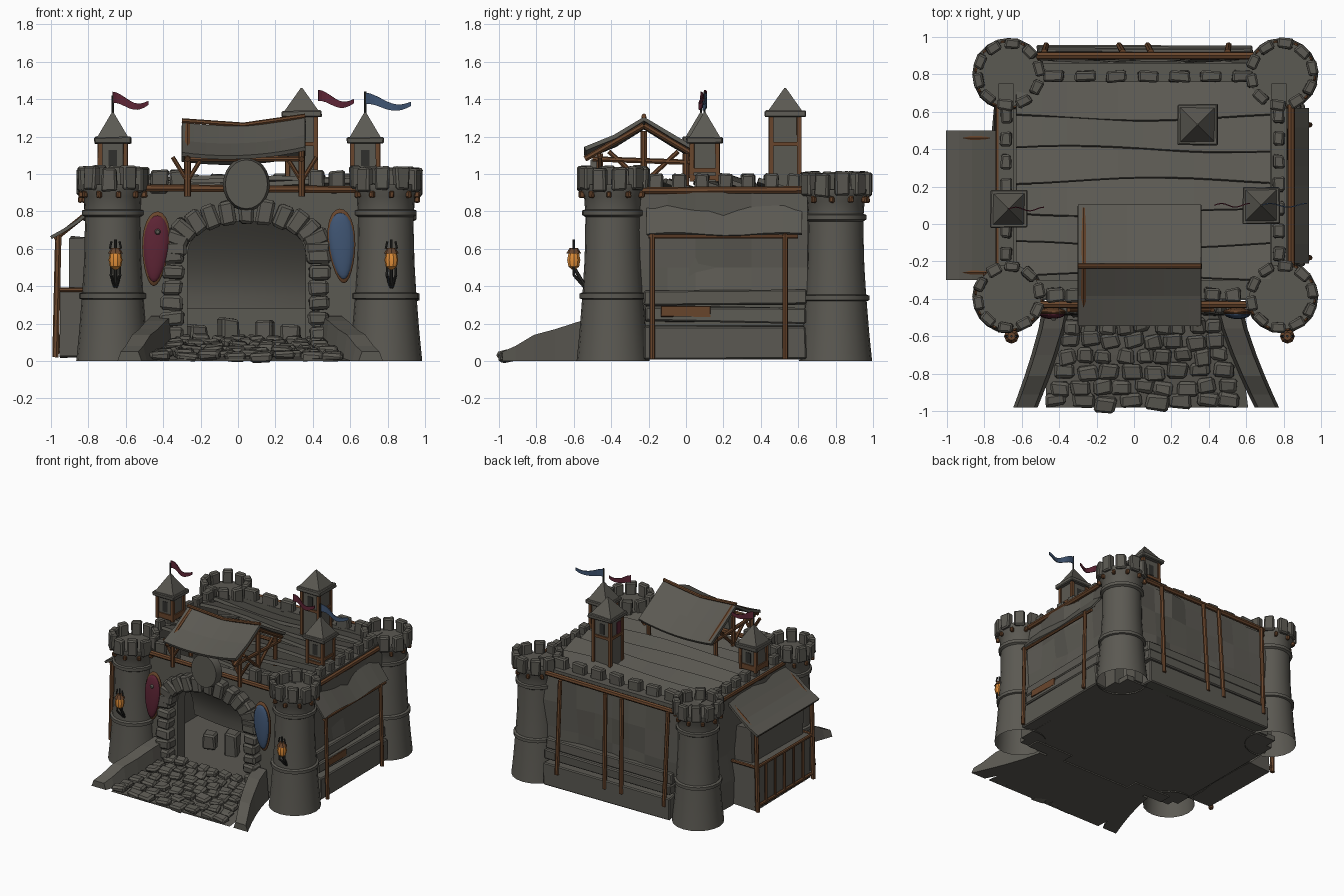
import bpy, bmesh, math, random
from math import sin, cos, pi
from mathutils import Vector, Matrix, Euler

random.seed(4)
cube = bpy.data.objects.get("Cube")
if cube:
    bpy.data.objects.remove(cube)


def material(name, rgb):
    m = bpy.data.materials.new(name)
    m.use_nodes = True
    m.diffuse_color = (*rgb, 1)
    m.node_tree.nodes["Principled BSDF"].inputs["Base Color"].default_value = (*rgb, 1)
    return m


STONE = material("grey stone", (.105, .1, .085))
WOOD = material("brown wood", (.14, .06, .025))
RED = material("crimson cloth", (.11, .018, .035))
BLUE = material("blue cloth", (.05, .09, .17))
GLOW = material("lantern orange", (.75, .27, .04))
IRON = material("dark iron", (.03, .03, .027))


def rnd(a):
    return random.uniform(-a, a)


def lerp(a, b, t):
    return a + (b - a) * t


class Part:
    """One named object gathered from simple shapes."""

    def __init__(self, name, mat, thick=0, smooth=False):
        self.name, self.mat, self.thick, self.smooth = name, mat, thick, smooth
        self.bm = bmesh.new()

    def __enter__(self):
        return self

    def __exit__(self, *err):
        bmesh.ops.recalc_face_normals(self.bm, faces=self.bm.faces)
        mesh = bpy.data.meshes.new(self.name)
        self.bm.to_mesh(mesh)
        mesh.materials.append(self.mat)
        ob = bpy.data.objects.new(self.name, mesh)
        bpy.context.collection.objects.link(ob)
        if self.thick:
            mod = ob.modifiers.new("thickness", 'SOLIDIFY')
            mod.thickness, mod.offset = self.thick, 0
        if self.smooth:
            bpy.ops.object.select_all(action='DESELECT')
            ob.select_set(True)
            bpy.context.view_layer.objects.active = ob
            bpy.ops.object.shade_smooth_by_angle(angle=math.radians(35))

    def box(self, loc, size, rot=(0, 0, 0), jit=0, bev=0):
        m = Matrix.LocRotScale(Vector(loc), Euler(rot), Vector(size))
        vs = bmesh.ops.create_cube(self.bm, size=1, matrix=m)["verts"]
        for v in vs:
            v.co += Vector((rnd(jit), rnd(jit), rnd(jit)))
        if bev:
            edges = list({e for v in vs for e in v.link_edges})
            bmesh.ops.bevel(self.bm, geom=edges, offset=bev, segments=1, affect='EDGES')

    def tube(self, a, b, r=.014, r2=None, seg=7):
        a, b = Vector(a), Vector(b)
        d = b - a
        m = Matrix.Translation((a + b) / 2) @ d.to_track_quat('Z', 'Y').to_matrix().to_4x4()
        bmesh.ops.create_cone(self.bm, cap_ends=True, segments=seg, radius1=r,
                              radius2=r if r2 is None else r2, depth=d.length, matrix=m)

    def grid(self, f, nu, nv):
        vs = [[self.bm.verts.new(f(i / nu, j / nv)) for j in range(nv + 1)] for i in range(nu + 1)]
        for i in range(nu):
            for j in range(nv):
                self.bm.faces.new((vs[i][j], vs[i + 1][j], vs[i + 1][j + 1], vs[i][j + 1]))

    def lathe(self, prof, loc, seg=20):
        rings = [[self.bm.verts.new((loc[0] + r * cos(2 * pi * k / seg), loc[1] + r * sin(2 * pi * k / seg),
                                     loc[2] + z)) for k in range(seg)] for r, z in prof]
        for p, q in zip(rings, rings[1:]):
            for k in range(seg):
                n = (k + 1) % seg
                self.bm.faces.new((p[k], p[n], q[n], q[k]))
        self.bm.faces.new(rings[-1])

    def sweep(self, path):
        # path items: x, y, width, top height, resting on the ground
        rings = [[self.bm.verts.new(p) for p in ((x - w / 2, y, 0), (x - w * .36, y, h), (x + w * .36, y, h),
                                                 (x + w / 2, y, 0))] for x, y, w, h in path]
        for p, q in zip(rings, rings[1:]):
            for k in range(4):
                n = (k + 1) % 4
                self.bm.faces.new((p[k], p[n], q[n], q[k]))
        self.bm.faces.new(rings[0])
        self.bm.faces.new(rings[-1])


# Corner towers with battlements and wooden studs
PROFILE = [(.195, 0), (.18, .15), (.166, .33), (.18, .335), (.18, .36), (.163, .367), (.152, .55), (.148, .77),
           (.165, .78), (.165, .805), (.15, .81), (.155, .88), (.175, .92), (.175, .945)]
for tx, ty, k, label in ((-.67, -.39, 1, "front_right"), (.79, -.39, 1, "front_left"),
                         (-.67, .8, .97, "back_right"), (.79, .8, .97, "back_left")):
    with Part(label + "_tower", STONE, smooth=True) as p:
        p.lathe([(r, z * k) for r, z in PROFILE], (tx, ty, 0))
    with Part(label + "_battlement", STONE) as p, Part(label + "_studs", WOOD) as s:
        for i in range(10):
            a = 2 * pi * i / 10 + .2
            p.box((tx + .165 * cos(a), ty + .165 * sin(a), k * .975 + rnd(.008)), (.055, .08, .125),
                  (0, 0, a), .005, .01)
            b = a + .3
            s.box((tx + .17 * cos(b), ty + .17 * sin(b), k * .89), (.03, .025, .035), (0, 0, b), .002, .006)

# Floor and walls
with Part("floor", STONE) as p:
    p.box((.05, .22, .03), (1.45, 1.25, .04))
with Part("side_and_back_walls", STONE) as p:
    p.box((-.685, .2, .47), (.08, 1.1, .92))
    p.box((.775, .2, .47), (.08, 1.1, .92))
    p.box((.06, .81, .47), (1.3, .1, .9))
with Part("front_wall", STONE) as p:
    arch = [(.045 + .315 * cos(pi * i / 12), .58 + .17 * sin(pi * i / 12)) for i in range(13)]
    outline = [(-.6, 0), (-.6, .91), (.7, .91), (.7, 0), (.36, 0)] + arch + [(-.27, 0)]
    face = p.bm.faces.new([p.bm.verts.new((x, -.4, z)) for x, z in outline])
    new = bmesh.ops.extrude_face_region(p.bm, geom=[face])["geom"]
    bmesh.ops.translate(p.bm, verts=[v for v in new if isinstance(v, bmesh.types.BMVert)], vec=(0, .1, 0))
with Part("rough_wall_faces", STONE) as p:
    p.grid(lambda u, v: (.835 + rnd(.025), lerp(-.25, .65, u), lerp(.3, .9, v)), 6, 3)
    p.grid(lambda u, v: (-.74 + rnd(.02), lerp(-.25, .65, u), lerp(.02, .9, v)), 6, 4)
    p.grid(lambda u, v: (lerp(-.55, .68, u), .875 + rnd(.02), lerp(.25, .88, v)), 8, 3)
with Part("wall_base_courses", STONE) as p:
    for z, h, d in ((.1, .18, .11), (.25, .08, .09), (.335, .08, .07)):
        p.box((.8 + d / 2, .21, z), (d, .86, h), (rnd(.015), 0, 0), .008, .008)
        p.box((.06, .85 + d / 2, z), (1.15, d, h), (0, rnd(.01), 0), .008, .008)
with Part("wall_battlements", STONE) as p:
    for i in range(7):
        p.box((lerp(-.43, .58, i / 6), .79, .95), (.11, .06, .1), (0, 0, rnd(.08)), .006, .01)
    for x in (-.685, .775):
        for i in range(7):
            p.box((x, lerp(-.16, .58, i / 6), .95), (.06, .075, .1), (0, 0, rnd(.08)), .006, .01)
    for x in (-.42, -.32, .42, .53):
        p.box((x, -.38, .96), (.09, .07, .12), (0, 0, rnd(.1)), .008, .01)

# Wavy roof boards over the hall
with Part("roof_boards", STONE, thick=.025) as p:
    for i in range(6):
        y0, w, ph = -.28 + i * .17, .21, i * 1.7
        p.grid(lambda u, v: (lerp(-.63, .73, u), y0 + w * v + .018 * sin(5 * u + ph),
                             .86 + .07 * (1 - v) + .04 * sin(i * .6) + .012 * sin(7 * u + ph)), 10, 1)

# Gate arch, hall lining and round plaque
with Part("gate_stones", STONE) as p:
    for x in (-.345, .435):
        for i in range(7):
            p.box((x + rnd(.01), -.42, .06 + i * .083), (.12 + rnd(.02), .13, .076), (0, rnd(.06), 0), .007, .015)
    for i in range(13):
        a = pi * i / 12
        p.box((.045 + .385 * cos(a), -.42, .6 + .2 * sin(a)), (.13, .12, .085),
              (0, -math.atan2(sin(a) * .45, cos(a) * .3), 0), .007, .015)
    for x in (-.22, -.05, .14, .28):
        p.box((x, .0 + rnd(.1), .13), (.1, .1, .17 + rnd(.04)), (0, 0, rnd(.4)), .01, .012)
with Part("hall_lining", STONE, smooth=True) as p:
    p.grid(lambda u, v: (lerp(-.4, .5, u), -.3 + .3 * sin(v * pi / 2) - .06 * sin(pi * u), lerp(.82, .28, v)), 8, 8)
with Part("gate_plaque", STONE, smooth=True) as p:
    m = Matrix.LocRotScale(Vector((.045, -.48, .945)), Euler((pi / 2, 0, 0)), Vector((.125, .145, 1)))
    bmesh.ops.create_cone(p.bm, cap_ends=True, segments=24, radius1=1, radius2=.9, depth=.06, matrix=m)

# Ramp, kerbs and cobbles
with Part("ramp", STONE) as p:
    p.sweep([(.04, -.4, .95, .1), (.05, -.7, 1.05, .06), (.07, -.98, 1.08, .01)])
with Part("ramp_kerbs", STONE) as p:
    for s, x0, x1 in ((-1, -.41, -.58), (1, .5, .71)):
        p.sweep([(lerp(x0, x1, t ** 1.3), lerp(-.42, -.98, t), .15 - .02 * t, h)
                 for t, h in ((0, .24), (.25, .215), (.5, .17), (.7, .14), (.88, .08), (1, .05))])
with Part("cobbles", STONE) as p:
    for r in range(7):
        t = r / 6
        y, z, half = lerp(-.46, -.95, t), lerp(.11, .025, t), lerp(.4, .53, t)
        n = 8 + r % 2
        for i in range(n):
            x = .05 + half * (2 * (i + .5) / n - 1)
            p.box((x + rnd(.012), y + rnd(.014), z + rnd(.006)), (1.75 * half / n, .08, .045),
                  (.15, 0, rnd(.2)), .01, .014)

# Gatehouse canopy roof
with Part("gatehouse_roof", STONE, thick=.022) as p:
    ridge = [(-.54, 1.09), (-.38, 1.155), (-.225, 1.25), (-.06, 1.15), (.1, 1.06)]
    p.grid(lambda u, v: (lerp(-.3, .36, u), ridge[round(v * 4)][0],
                         ridge[round(v * 4)][1] + .03 * (2 * u - 1) ** 2 + .015 * (2 * u - 1)), 10, 4)
with Part("gatehouse_frame", WOOD) as p:
    p.tube((-.3, -.225, 1.285), (.03, -.225, 1.262), .013)
    p.tube((.03, -.225, 1.262), (.36, -.225, 1.31), .013)
    for x in (-.27, .34):
        for y in (-.46, -.225, 0):
            p.tube((x, y, .88), (x, y, 1.23 if y == -.225 else 1.11), .018)
        for y in (-.54, .08):
            p.tube((x, y, 1.08), (x, -.225, 1.26), .016)
            p.tube((x, lerp(y, -.225, .4), 1.12), (x, -.225, .95), .013)
        p.tube((x, -.5, 1.08), (x, .06, 1.06), .015)
        for e in (-1, 1):
            p.tube((x, -.46, .96), (x + e * .08, -.46, 1.09), .012)
    for y in (-.46, 0):
        p.tube((-.28, y, 1.08), (.35, y, 1.08), .015)

# Roof turrets
for label, x, y, z0, z1, top, w in (("right_turret", -.67, .08, .98, 1.17, 1.33, .068),
                                    ("left_turret", .68, .1, .96, 1.17, 1.33, .068),
                                    ("tall_turret", .34, .53, .85, 1.31, 1.46, .075)):
    with Part(label, STONE) as p:
        p.box((x, y, (z0 + z1) / 2), (2 * w, 2 * w, z1 - z0))
        p.box((x, y, z1 + .01), (2.9 * w, 2.9 * w, .035), jit=.004, bev=.006)
        m = Matrix.Translation((x, y, (z1 + .025 + top) / 2)) @ Matrix.Rotation(pi / 4, 4, 'Z')
        bmesh.ops.create_cone(p.bm, cap_ends=True, segments=4, radius1=1.75 * w, radius2=.006,
                              depth=top - z1 - .025, matrix=m)
    with Part(label + "_posts", WOOD) as p:
        for a in (-w, w):
            for b in (-w, w):
                p.box((x + a, y + b, (z0 + z1) / 2), (.024, .024, z1 - z0), jit=.002)
            for z in (z0 + .02, z1 - .15):
                p.box((x, y + a, z), (2 * w, .02, .022))
                p.box((x + a, y, z), (.02, 2 * w, .022))
    with Part(label + "_windows", IRON) as p:
        for a in (-w, w):
            p.box((x, y + a, z1 - .085), (.045, .006, .085))
with Part("turret_banner", RED) as p:
    p.box((.262, .5, 1.21), (.006, .05, .12), jit=.003)

# Flags
with Part("flag_poles", IRON) as p:
    p.tube((-.67, .08, 1.3), (-.67, .08, 1.42), .006)
    p.tube((.68, .1, 1.3), (.68, .1, 1.44), .006)
for label, mat, x0, x1, z, y in (("right_flag", RED, -.67, -.48, 1.385, .08),
                                 ("middle_flag", RED, .43, .62, 1.395, .1), ("left_flag", BLUE, .68, .925, 1.38, .1)):
    with Part(label, mat, thick=.006) as p:
        p.grid(lambda u, v: (lerp(x0, x1, u), y + .01 * sin(8 * u),
                             z + .025 * cos(4.5 * u) + (v - .5) * lerp(.06, .022, u)), 10, 1)

# Hanging shields
for label, mat, x, z, tilt in (("crimson_shield", RED, -.44, .6, .06), ("blue_shield", BLUE, .555, .615, -.06)):
    for part, m_, s, dy in ((label + "_rim", WOOD, 1, 0), (label, mat, .89, -.014)):
        with Part(part, m_, smooth=True) as p:
            m = Matrix.LocRotScale(Vector((x, -.47 + dy, z)), Euler((0, tilt, 0)), Vector((.08 * s, .024, .2 * s)))
            bmesh.ops.create_uvsphere(p.bm, u_segments=18, v_segments=12, radius=1)
            for v in p.bm.verts:
                v.co.x *= .92 + .2 * v.co.z
            p.bm.transform(m)
with Part("shield_boss", STONE) as p:
    p.tube((-.43, -.5, .69), (-.43, -.515, .69), .018, .01, 10)

# Lanterns on brackets
for label, x in (("right_lantern", -.655), ("left_lantern", .82)):
    with Part(label + "_glass", GLOW, smooth=True) as p:
        p.lathe([(.012, .49), (.03, .505), (.037, .54), (.03, .575), (.012, .59)], (x, -.6, 0), 10)
    with Part(label + "_cap", WOOD) as p:
        p.tube((x, -.6, .575), (x, -.6, .605), .04, .022, 8)
    with Part(label + "_bracket", IRON) as p:
        p.tube((x, -.6, .6), (x, -.6, .65), .007)
        for e in (-.03, .03):
            p.tube((x + e, -.6, .6), (x + e * .7, -.6, .64), .006)
            p.tube((x, -.53, .38), (x + e * .8, -.6, .46), .008)
            p.tube((x + e * .8, -.6, .46), (x + e * .7, -.6, .51), .007)
        p.tube((x, -.54, .4), (x, -.6, .5), .01)

# Wooden beams and posts on the walls
with Part("wall_beams", WOOD) as p:
    p.tube((-.52, -.43, .925), (.66, -.43, .915), .02)
    p.tube((.84, -.25, .91), (.84, .64, .915), .02)
    p.tube((-.72, -.25, .91), (-.72, .64, .91), .02)
    p.tube((-.52, .9, .89), (.64, .9, .9), .02)
    for x in (-.48, -.06, .09, .5):
        p.tube((x, .92, .88), (x + rnd(.02), .955, .12), .017)
    p.box((.895, .0, .265), (.006, .26, .055), jit=.004)

# Left awning
with Part("awning", STONE, thick=.015) as p:
    p.grid(lambda u, v: (lerp(.82, .93, v), lerp(-.21, .62, u), lerp(.82, .675, v) + .008 * sin(9 * u)), 8, 2)
with Part("awning_posts", WOOD) as p:
    for y in (-.18, .53):
        p.tube((.94, y, .01), (.925, y, .68), .015)
        p.tube((.925, y, .675), (.81, y, .8), .012)
    p.tube((.92, -.2, .665), (.92, .6, .665), .012)

# Right lean-to shed
with Part("shed_roof", STONE, thick=.018) as p:
    p.grid(lambda u, v: (lerp(-1, -.72, v), lerp(-.3, .5, u), lerp(.66, .87, v) - .02 * sin(pi * v)), 6, 4)
with Part("shed_walls", STONE) as p:
    p.box((-.84, .1, .2), (.22, .7, .36), jit=.008)
    p.box((-.81, .1, .51), (.17, .64, .3), jit=.015)
with Part("shed_frame", WOOD) as p:
    for y in (-.26, .46):
        p.tube((-.975, y, .02), (-.96, y, .67), .018)
        p.tube((-.96, y, .38), (-.74, y, .38), .013)
        p.tube((-.98, y, .65), (-.73, y, .85), .014)
    for z in (.06, .38, .64):
        p.tube((-.965, -.27, z), (-.965, .47, z), .013)
    for i in range(1, 6):
        y = lerp(-.26, .46, i / 6)
        p.tube((-.965, y, .04), (-.965, y, .38), .011)
